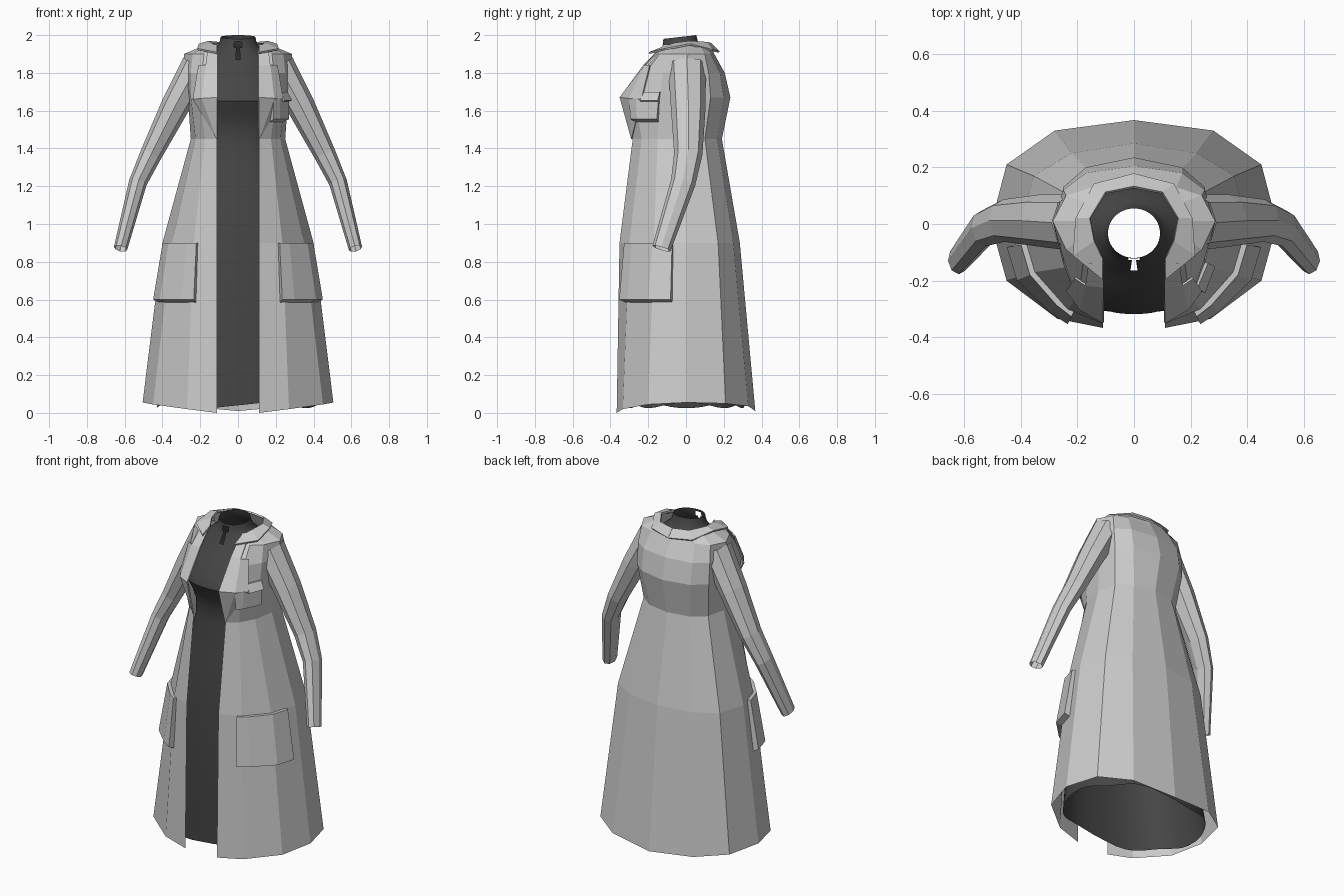
import bpy, math
from mathutils import Vector

if "Cube" in bpy.data.objects:
    bpy.data.objects.remove(bpy.data.objects["Cube"])


def make(name, verts, faces, mirror=False, thick=0):
    me = bpy.data.meshes.new(name)
    me.from_pydata([tuple(v) for v in verts], [], faces)
    me.update()
    ob = bpy.data.objects.new(name, me)
    bpy.context.collection.objects.link(ob)
    if thick:
        m = ob.modifiers.new("thickness", 'SOLIDIFY')
        m.thickness = thick
        m.offset = 0
    if mirror:
        m = ob.modifiers.new("mirror", 'MIRROR')
        m.use_clip = True
        m.merge_threshold = 0.001
    return ob


def grid(rows, closed=False, skip=()):
    """Bridge equal-length rows of points into quads."""
    n = len(rows[0])
    verts = [v for r in rows for v in r]
    faces = []
    for i in range(len(rows) - 1):
        for j in range(n if closed else n - 1):
            if (i, j) not in skip:
                k = (j + 1) % n
                faces.append((i * n + j, i * n + k, (i + 1) * n + k, (i + 1) * n + j))
    return verts, faces


# Coat body: half rings from the front opening round to the back centre
hem_z = [0.0, 0.02, 0.045, 0.055, 0.05, 0.035, 0.01]
rings = [
    (0.0, [(.11, -.367), (.27, -.335), (.45, -.2), (.505, 0), (.45, .21), (.28, .33), (0, .367)]),
    (0.9, [(.11, -.352), (.235, -.3), (.35, -.17), (.4, 0), (.355, .17), (.22, .25), (0, .285)]),
    (1.45, [(.11, -.282), (.175, -.235), (.225, -.15), (.25, -.02), (.225, .1), (.14, .165), (0, .19)]),
    (1.67, [(.11, -.338), (.2, -.27), (.25, -.14), (.265, 0), (.25, .13), (.17, .2), (0, .235)]),
    (1.8, [(.11, -.24), (.19, -.215), (.25, -.12), (.285, 0), (.25, .12), (.17, .18), (0, .205)]),
    (1.9, [(.11, -.15), (.18, -.14), (.24, -.09), (.287, .01), (.24, .1), (.15, .13), (0, .15)]),
    (1.95, [(.11, -.12), (.13, -.09), (.155, -.04), (.165, .01), (.15, .07), (.1, .11), (0, .13)]),
]
rows = [[Vector((x, y, hem_z[j] if z == 0 else z)) for j, (x, y) in enumerate(r)] for z, r in rings]
make("coat_body", *grid(rows), mirror=True)


def on_coat(u, z):
    """Point on the coat at ring position u and height z."""
    i = max(k for k in range(len(rings) - 1) if rings[k][0] <= z)
    t = (z - rings[i][0]) / (rings[i + 1][0] - rings[i][0])
    j = min(int(u), 5)
    a, b = [Vector(r[1][j]).lerp(Vector(r[1][j + 1]), u - j) for r in (rings[i], rings[i + 1])]
    p = a.lerp(b, t)
    return Vector((p.x, p.y, z))


def pocket(name, us, z0, z1, d0, d1, mirror):
    """Slab lying on the coat, d0 thick at the bottom and d1 at the top."""
    def out(u, z, d):
        s = on_coat(u + .2, z) - on_coat(u - .2, z)
        return on_coat(u, z) + Vector((-s.y, s.x, 0)).normalized() * -d
    loops = []
    for u in us:
        loops.append([on_coat(u, z0), out(u, z0 + .015 * (d0 > .03), d0), out(u, z1, d1), on_coat(u, z1)])
    verts, faces = grid(loops, closed=True)
    n = len(verts)
    faces += [(3, 2, 1, 0), (n - 4, n - 3, n - 2, n - 1)]
    return make(name, verts, faces, mirror)


pocket("hip_pocket", [.82, 1.2, 2, 2.6], .585, .9, .036, .02, True)
pocket("chest_pocket", [.75, 1.1, 2], 1.54, 1.665, .035, .02, False)
pocket("chest_pocket_flap", [1.3, 1.6, 2], 1.64, 1.7, .04, .012, False)

# Sleeves: eight-sided tubes along a bent path (x, y, z, in-plane radius, depth radius)
path = [(.215, .005, 1.84, .085, .1), (.335, .012, 1.62, .075, .092),
        (.46, .012, 1.37, .058, .075), (.53, -.015, 1.22, .048, .066), (.622, -.13, .87, .036, .05)]
loops = []
for i, (x, y, z, ra, rb) in enumerate(path):
    a, b = path[max(i - 1, 0)], path[min(i + 1, len(path) - 1)]
    d = (Vector(b[:3]) - Vector(a[:3])).normalized()
    side = d.cross(Vector((0, -1, 0))).normalized()
    deep = d.cross(side)
    loops.append([Vector((x, y, z)) + side * ra * math.cos(k * math.tau / 8)
                  + deep * rb * math.sin(k * math.tau / 8) for k in range(8)])
make("sleeve", *grid(loops, closed=True), mirror=True)

# Lapels
make("lapel", [(.11, -.287, 1.45), (.108, -.348, 1.67), (.19, -.3, 1.665), (.237, -.235, 1.66),
               (.107, -.222, 1.84), (.17, -.215, 1.84), (.207, -.19, 1.84),
               (.107, -.14, 1.925), (.16, -.135, 1.925)],
     [(0, 2, 1), (0, 3, 2), (1, 2, 5, 4), (2, 3, 6, 5), (4, 5, 8, 7)], True, .008)

# Fold-over collar
inner = [(0, .13, 1.955), (.1, .11, 1.96), (.155, .02, 1.965), (.14, -.06, 1.955), (.11, -.12, 1.935)]
outer = [(0, .175, 1.91), (.14, .14, 1.92), (.205, .02, 1.95), (.215, -.11, 1.925), (.11, -.195, 1.905)]
make("collar", *grid([inner, outer]), mirror=True, thick=.01)

# Smooth inner dress: (z, front y, back y, half width)
sections = [(.04, -.305, .31, .43), (.45, -.312, .26, .375), (.9, -.305, .22, .32), (1.2, -.275, .17, .25),
            (1.4, -.245, .14, .2), (1.5, -.245, .14, .2), (1.57, -.275, .155, .21), (1.65, -.318, .175, .225),
            (1.72, -.29, .175, .225), (1.8, -.222, .16, .22), (1.87, -.165, .125, .19), (1.91, -.143, .105, .145),
            (1.935, -.128, .08, .112), (1.965, -.122, .063, .098), (1.99, -.12, .055, .092)]
N = 48
dress = []
for i, (z, f, b, w) in enumerate(sections):
    ring = []
    p = .8 if z < 1.75 else 1
    for k in range(N):
        a = (k + .5) * math.tau / N - math.pi / 2
        c, s = math.cos(a), math.sin(a)
        x = w * math.copysign(abs(c) ** p, c)
        y = (f + b) / 2 + (b - f) / 2 * math.copysign(abs(s) ** p, s)
        dz = .015 * math.cos(5 * a) if i == 0 else .01 * s if i == len(sections) - 1 else 0
        ring.append((x, y, z + dz))
    dress.append(ring)
# keyhole slit at the throat
slit = {(i, j) for i in (10, 11, 12) for j in ((N - 2, N - 1, 0) if i == 12 else (N - 1,))}
ob = make("inner_dress", *grid(dress, closed=True, skip=slit))
mat = bpy.data.materials.new("dark_cloth")
mat.diffuse_color = (.06, .06, .06, 1)
mat.use_nodes = True
mat.node_tree.nodes["Principled BSDF"].inputs["Base Color"].default_value = mat.diffuse_color
ob.data.materials.append(mat)
bpy.ops.object.select_all(action='DESELECT')
ob.select_set(True)
bpy.context.view_layer.objects.active = ob
bpy.ops.object.shade_smooth_by_angle()
